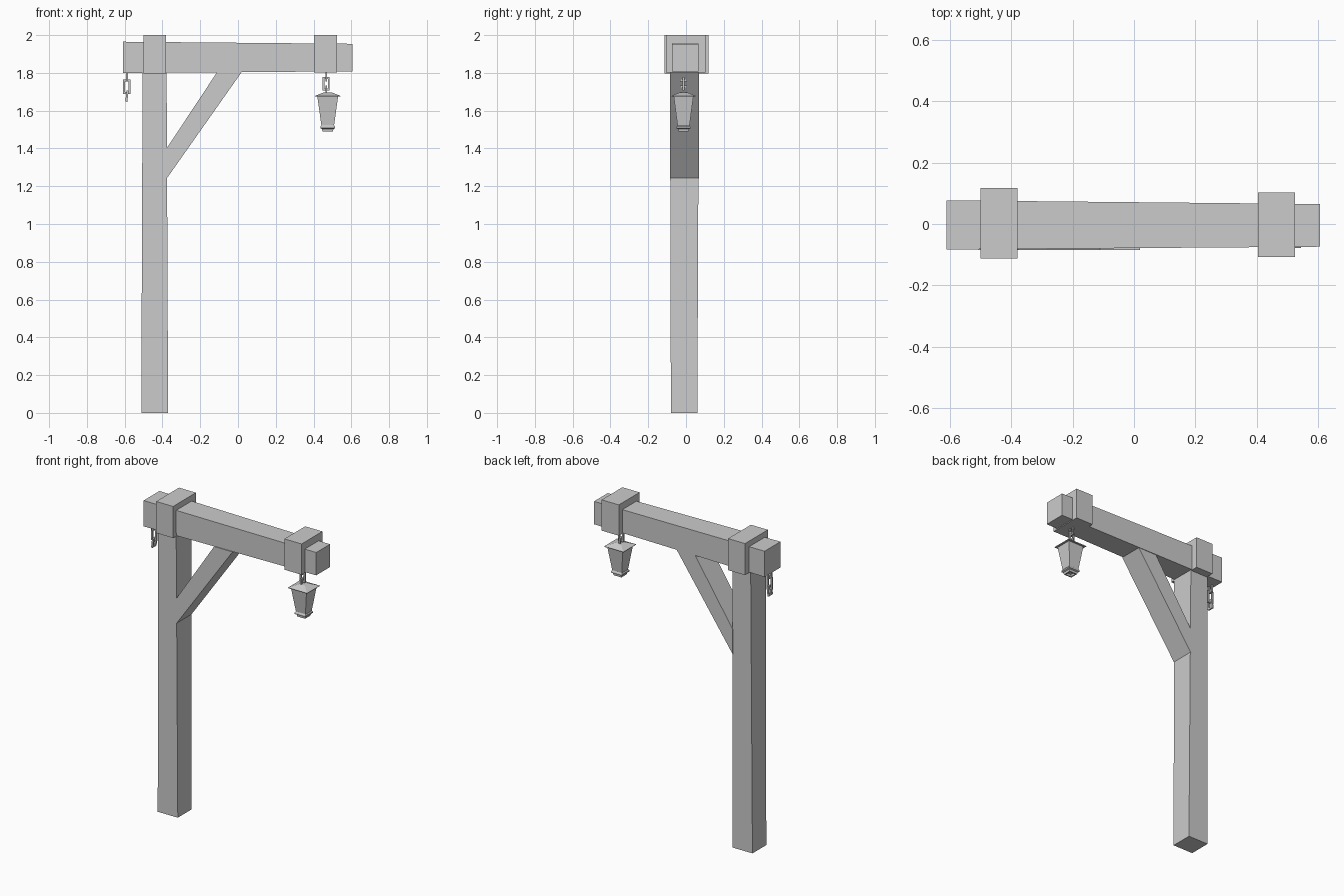
import bpy, bmesh
from mathutils import Matrix, Vector

if "Cube" in bpy.data.objects:
    bpy.data.objects.remove(bpy.data.objects["Cube"])


def finish(name, bm):
    bmesh.ops.recalc_face_normals(bm, faces=bm.faces)
    me = bpy.data.meshes.new(name)
    bm.to_mesh(me)
    bm.free()
    ob = bpy.data.objects.new(name, me)
    bpy.context.collection.objects.link(ob)
    return ob


def loft(name, rings):
    """Skin a list of equal-length point loops and cap both ends."""
    bm = bmesh.new()
    loops = [[bm.verts.new(p) for p in r] for r in rings]
    n = len(loops[0])
    for a, b in zip(loops, loops[1:]):
        for i in range(n):
            j = (i + 1) % n
            bm.faces.new((a[i], a[j], b[j], b[i]))
    bm.faces.new(loops[0])
    bm.faces.new(loops[-1])
    return finish(name, bm)


def rect_z(x0, x1, y0, y1, z):
    return [(x0, y0, z), (x1, y0, z), (x1, y1, z), (x0, y1, z)]


def rect_x(y0, y1, z0, z1, x):
    return [(x, y0, z0), (x, y1, z0), (x, y1, z1), (x, y0, z1)]


# Tapered timbers and collars
loft("post", [rect_z(-0.512, -0.37, -0.08, 0.06, 0),
              rect_z(-0.505, -0.378, -0.085, 0.068, 1.82)])
loft("beam", [rect_x(-0.083, 0.077, 1.80, 1.965, -0.61),
              rect_x(-0.074, 0.065, 1.808, 1.954, 0.605)])
loft("post_collar", [rect_z(-0.50, -0.38, -0.113, 0.118, z) for z in (1.798, 2.0)])
loft("end_collar", [rect_z(0.403, 0.525, -0.107, 0.103, z) for z in (1.803, 2.0)])

# Diagonal brace
brace = [(-0.378, 1.24), (0.02, 1.805), (-0.11, 1.805), (-0.378, 1.40)]
loft("brace", [[(x, y, z) for x, z in brace] for y in (-0.084, 0.068)])


def link(name, loc, turn, height=0.07, width=0.037, wire=0.01, tilt=0):
    """Rectangular chain link: a square-section frame."""
    bm = bmesh.new()
    loops = []
    for inset, y in ((0, -1), (0, 1), (wire, 1), (wire, -1)):
        w, h = width / 2 - inset, height / 2 - inset
        loops.append([bm.verts.new((sx * w, y * wire / 2, sz * h))
                      for sx, sz in ((-1, -1), (1, -1), (1, 1), (-1, 1))])
    for k in range(4):
        a, b = loops[k], loops[(k + 1) % 4]
        for i in range(4):
            j = (i + 1) % 4
            bm.faces.new((a[i], a[j], b[j], b[i]))
    m = (Matrix.Translation(Vector(loc)) @ Matrix.Rotation(tilt, 4, 'Y')
         @ Matrix.Rotation(1.5708 if turn else 0.0, 4, 'Z'))
    bm.transform(m)
    return finish(name, bm)


# Chains: links alternate direction
for i, z in enumerate((1.79, 1.742, 1.698)):
    link(f"lantern_chain_{i}", (0.467, -0.013, z), i != 1)
for i, z in enumerate((1.785, 1.726, 1.677)):
    link(f"loose_chain_{i}", (-0.588, -0.006, z), i != 1,
         height=0.078 if i == 1 else 0.06, width=0.04, wire=0.011,
         tilt=0.12 if i == 2 else 0)


# Lantern: square rings stacked down the height
def stack(name, profile):
    cx, cy = 0.475, -0.013
    loft(name, [rect_z(cx - r, cx + r, cy - r * 0.95, cy + r * 0.95, z)
                for r, z in profile])


stack("lantern_roof", [(0.02, 1.697), (0.035, 1.691), (0.068, 1.678), (0.066, 1.674), (0.05, 1.674)])
stack("lantern_body", [(0.055, 1.676), (0.034, 1.525), (0.034, 1.505)])
stack("lantern_base", [(0.034, 1.522), (0.039, 1.515), (0.039, 1.507), (0.03, 1.503),
                       (0.028, 1.49), (0.02, 1.49), (0.018, 1.502)])
